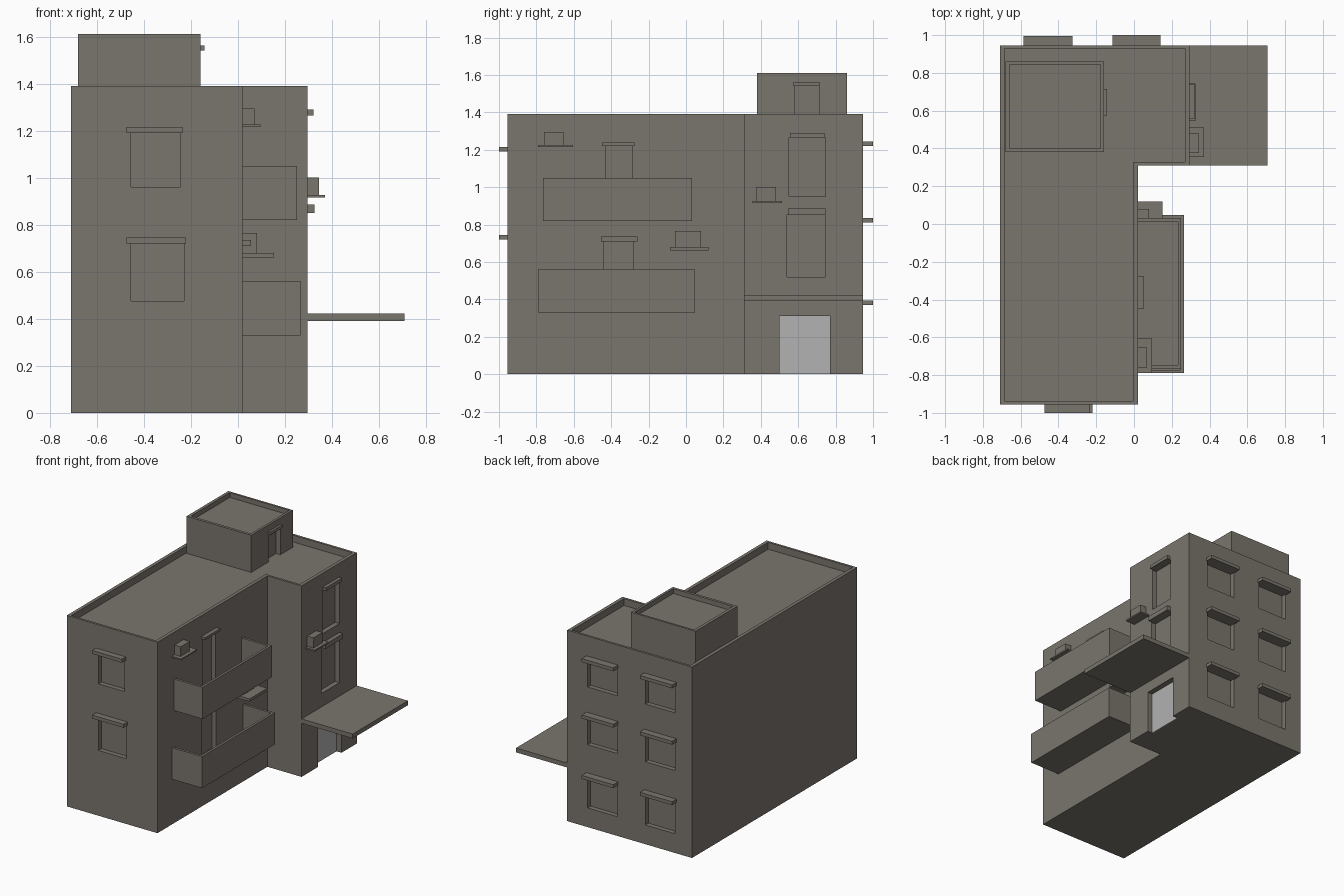
import bpy
import bmesh

cube = bpy.data.objects.get("Cube")
if cube:
    bpy.data.objects.remove(cube, do_unlink=True)


def material(name, red, green, blue):
    mat = bpy.data.materials.new(name)
    mat.use_nodes = True
    colour = (red, green, blue, 1)
    mat.diffuse_color = colour
    mat.node_tree.nodes["Principled BSDF"].inputs["Base Color"].default_value = colour
    return mat


WALL = material("warm grey plaster", 0.195, 0.178, 0.153)
DOOR = material("light grey door", 0.445, 0.445, 0.445)


def prism(bm, outline, bottom, top):
    """Extrude a flat outline between two heights."""
    face = bm.faces.new([bm.verts.new((x, y, bottom)) for x, y in outline])
    moved = bmesh.ops.extrude_face_region(bm, geom=[face])["geom"]
    verts = [v for v in moved if isinstance(v, bmesh.types.BMVert)]
    bmesh.ops.translate(bm, verts=verts, vec=(0, 0, top - bottom))
    bmesh.ops.recalc_face_normals(bm, faces=bm.faces[:])


def rectangle(x0, x1, y0, y1):
    return [(x0, y0), (x1, y0), (x1, y1), (x0, y1)]


def finish(bm, name, mat=WALL):
    mesh = bpy.data.meshes.new(name)
    bm.to_mesh(mesh)
    bm.free()
    mesh.materials.append(mat)
    obj = bpy.data.objects.new(name, mesh)
    bpy.context.collection.objects.link(obj)
    return obj


def solid(name, outline, bottom, top, mat=WALL):
    bm = bmesh.new()
    prism(bm, outline, bottom, top)
    return finish(bm, name, mat)


def carve(obj, cutter_bm):
    """Subtract all the cutter shapes and keep the result as plain mesh."""
    cutter = finish(cutter_bm, "cutter")
    cutter.hide_render = True
    mod = obj.modifiers.new("openings", "BOOLEAN")
    mod.operation = "DIFFERENCE"
    mod.solver = "EXACT"
    mod.object = cutter
    bpy.context.view_layer.objects.active = obj
    bpy.ops.object.modifier_apply(modifier=mod.name)
    bpy.data.objects.remove(cutter, do_unlink=True)


# Wall planes: axis of the outward normal, its sign, and the plane position
FACADES = {
    "front": ("y", -1, -0.955),
    "back": ("y", 1, 0.945),
    "side": ("x", 1, 0.02),
    "wing": ("x", 1, 0.295),
    "penthouse": ("x", 1, -0.16),
}
RECESS = 0.035


def on_wall(facade, start, end, inner, outer):
    """Footprint of a box on a wall, from depth inner to depth outer."""
    axis, sign, plane = FACADES[facade]
    low, high = sorted((plane + sign * inner, plane + sign * outer))
    if axis == "x":
        return rectangle(low, high, start, end)
    return rectangle(start, end, low, high)


def opening(cutter, facade, span, heights, lintel, thick, out):
    """Recess in the wall with a projecting lintel above it."""
    prism(cutter, on_wall(facade, *span, -RECESS, 0.05), *heights)
    top = heights[1]
    solid(facade + "_lintel", on_wall(facade, *lintel, -0.005, out), top, top + thick)


# Main building: L-shaped block with sunken roof and recessed openings
def footprint(inset_x, inset_y):
    left, mid, right = -0.71 + inset_x, 0.02 - inset_x, 0.295 - inset_x
    front, step, back = -0.955 + inset_y, 0.31 + inset_y, 0.945 - inset_y
    return [(left, front), (mid, front), (mid, step),
            (right, step), (right, back), (left, back)]


building = solid("building", footprint(0, 0), 0, 1.39)
cuts = bmesh.new()
prism(cuts, footprint(0.025, 0.017), 1.34, 1.5)

opening(cuts, "front", (-0.455, -0.245), (0.96, 1.19), (-0.475, -0.235), 0.025, 0.045)
opening(cuts, "front", (-0.455, -0.23), (0.475, 0.72), (-0.475, -0.22), 0.025, 0.045)
for bottom, top in ((0.14, 0.37), (0.6, 0.81), (1.02, 1.22)):
    opening(cuts, "back", (-0.575, -0.335), (bottom, top), (-0.585, -0.325), 0.025, 0.05)
    opening(cuts, "back", (-0.11, 0.13), (bottom, top), (-0.115, 0.14), 0.025, 0.055)
opening(cuts, "wing", (0.55, 0.745), (0.95, 1.265), (0.555, 0.74), 0.025, 0.025)
opening(cuts, "wing", (0.54, 0.745), (0.52, 0.85), (0.545, 0.745), 0.035, 0.03)
opening(cuts, "side", (-0.43, -0.285), (0.84, 1.22), (-0.45, -0.275), 0.018, 0.03)
opening(cuts, "side", (-0.44, -0.28), (0.35, 0.71), (-0.455, -0.26), 0.025, 0.035)

# Entrance with its light door panel and canopy
prism(cuts, on_wall("wing", 0.5, 0.77, -0.045, 0.05), -0.05, 0.31)
carve(building, cuts)
solid("entrance_door", on_wall("wing", 0.5, 0.77, -0.047, -0.04), 0, 0.31, DOOR)
solid("entrance_canopy", on_wall("wing", 0.31, 0.945, -0.005, 0.412), 0.39, 0.422)

# Rooftop stair house
penthouse = solid("penthouse", rectangle(-0.68, -0.16, 0.38, 0.86), 1.335, 1.61)
cuts = bmesh.new()
prism(cuts, rectangle(-0.658, -0.178, 0.4, 0.845), 1.575, 1.7)
opening(cuts, "penthouse", (0.58, 0.715), (1.34, 1.54), (0.575, 0.715), 0.022, 0.017)
carve(penthouse, cuts)

# Balconies, open towards the wall
for start, end, bottom, top, out in ((-0.79, 0.048, 0.33, 0.56, 0.245),
                                     (-0.765, 0.032, 0.82, 1.05, 0.23)):
    balcony = solid("balcony", on_wall("side", start, end, 0, out), bottom, top)
    cuts = bmesh.new()
    edge = 0.018
    prism(cuts, on_wall("side", start + edge, end - edge, -0.05, out - edge),
          bottom + 0.02, top + 0.1)
    carve(balcony, cuts)

# Air conditioner boxes on small wall shelves
for facade, unit, shelf, bottom, base, top, unit_out, shelf_out in (
        ("side", (-0.76, -0.655), (-0.79, -0.605), 1.215, 1.225, 1.295, 0.05, 0.075),
        ("side", (-0.06, 0.08), (-0.085, 0.12), 0.66, 0.68, 0.765, 0.06, 0.132),
        ("wing", (0.375, 0.48), (0.355, 0.512), 0.915, 0.926, 1.0, 0.05, 0.075)):
    solid("shelf", on_wall(facade, *shelf, -0.005, shelf_out), bottom, base)
    solid("air_conditioner", on_wall(facade, *unit, -0.005, unit_out), base, top)
